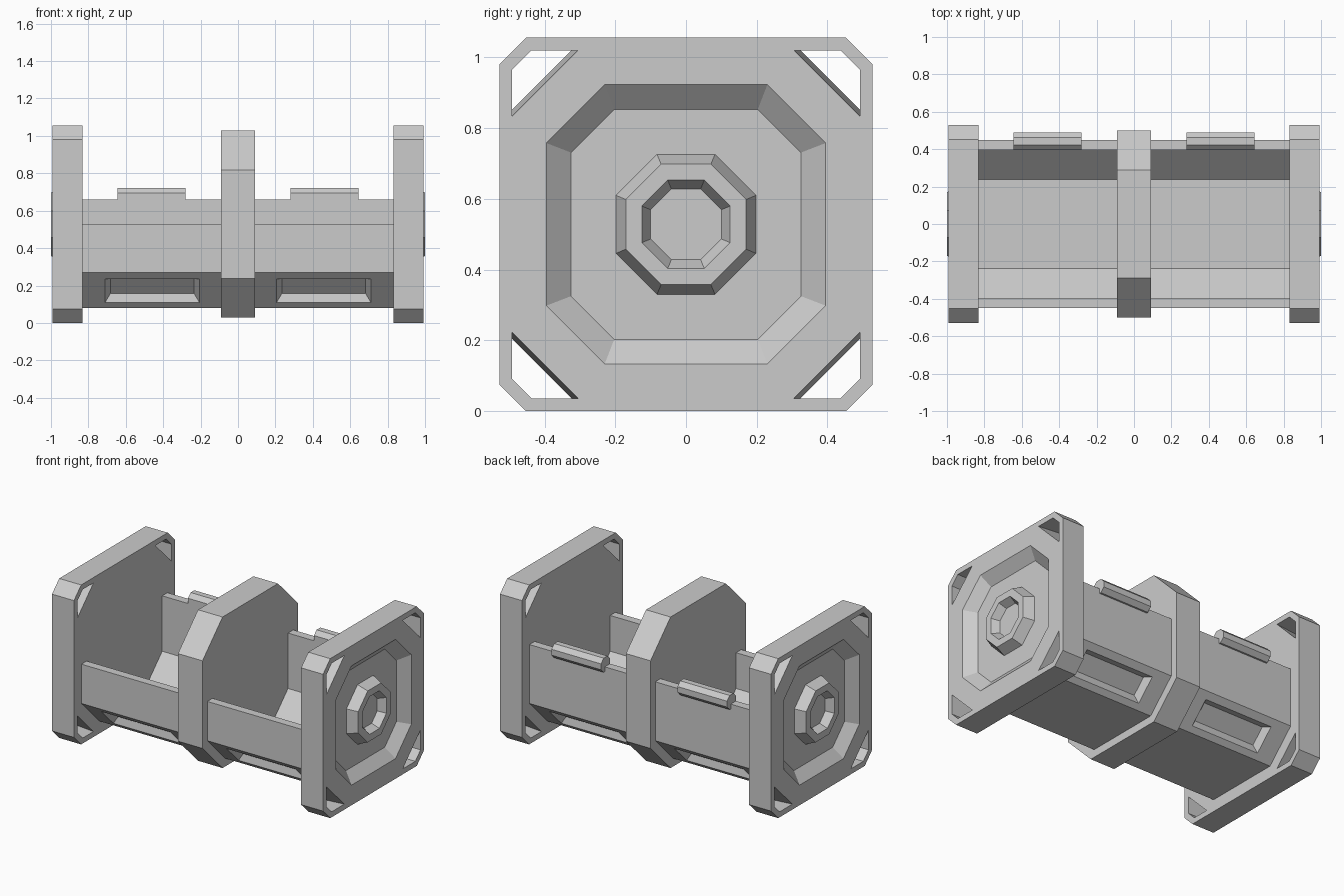
import bpy
import bmesh

if "Cube" in bpy.data.objects:
    bpy.data.objects.remove(bpy.data.objects["Cube"], do_unlink=True)

grey = bpy.data.materials.new("plain_grey")
grey.use_nodes = True
colour = (0.6, 0.6, 0.6, 1)
grey.diffuse_color = colour
grey.node_tree.nodes["Principled BSDF"].inputs["Base Color"].default_value = colour

MID = 0.528  # height of the long axis


def loft(name, rings):
    """Skin a capped solid through rings of 3D points."""
    bm = bmesh.new()
    loops = [[bm.verts.new(p) for p in ring] for ring in rings]
    n = len(loops[0])
    for a, b in zip(loops, loops[1:]):
        for i in range(n):
            j = (i + 1) % n
            bm.faces.new((a[i], a[j], b[j], b[i]))
    bm.faces.new(loops[0])
    bm.faces.new(loops[-1])
    bmesh.ops.recalc_face_normals(bm, faces=bm.faces)
    mesh = bpy.data.meshes.new(name)
    bm.to_mesh(mesh)
    bm.free()
    mesh.materials.append(grey)
    obj = bpy.data.objects.new(name, mesh)
    bpy.context.collection.objects.link(obj)
    return obj


def octagon(x, half, corner, cy=0, cz=MID):
    """Chamfered square facing along x."""
    h, c = half, corner
    pts = [(h, -c), (h, c), (c, h), (-c, h), (-h, c), (-h, -c), (-c, -h), (c, -h)]
    return [(x, cy + y, cz + z) for y, z in pts]


def regular(x, half, cy=0, cz=MID):
    return octagon(x, half, half * 0.414, cy, cz)


def cut(obj, cutters):
    for c in cutters:
        c.hide_render = True
        mod = obj.modifiers.new("cut", "BOOLEAN")
        mod.operation = "DIFFERENCE"
        mod.solver = "EXACT"
        mod.object = c
        bpy.context.view_layer.objects.active = obj
        bpy.ops.object.modifier_apply(modifier=mod.name)
        bpy.data.objects.remove(c, do_unlink=True)


def corner_hole(side, sy, sz):
    """Tapered corner opening through an end plate."""
    rings = []
    for x, near in ((0.80, 0.328), (1.03, 0.301)):
        pts = [(near, 0.492), (0.437, 0.492), (0.492, 0.437), (0.492, near)]
        rings.append([(side * x, sy * y, MID + sz * z) for y, z in pts])
    return loft("hole_cutter", rings)


def window(side, sy):
    """Tapered pocket sunk into a sloping lower face of the trough."""
    rings = []
    for depth in (-0.02, 0.04):
        inset = depth * 0.7
        x0, x1 = 0.207 + inset, 0.71 - inset
        z0, z1 = 0.11 + 0.707 * inset, 0.235 - 0.707 * inset
        shift = 0.707 * depth
        rings.append([(side * x, sy * (0.18 + z - shift), z + shift)
                      for x, z in ((x0, z0), (x1, z0), (x1, z1), (x0, z1))])
    return loft("window_cutter", rings)


# Trough with a low front wall and a taller back wall
section = [(-0.45, 0.53), (-0.45, 0.27), (-0.26, 0.08), (0.26, 0.08),
           (0.45, 0.27), (0.45, 0.66), (0.395, 0.66), (0.395, 0.293),
           (0.237, 0.135), (-0.237, 0.135), (-0.395, 0.293), (-0.395, 0.53)]
trough = loft("trough", [[(x, y, z) for y, z in section] for x in (-0.84, 0.84)])
cut(trough, [window(s, sy) for s in (-1, 1) for sy in (-1, 1)])

# Central divider
loft("middle_divider", [octagon(x, 0.5, 0.29) for x in (-0.09, 0.09)])

for s, label in ((1, "left"), (-1, "right")):
    # End plate with a sunken octagonal panel and four corner openings
    plate = loft(label + "_end_plate", [
        octagon(s * 0.832, 0.528, 0.453), octagon(s * 0.993, 0.528, 0.453),
        octagon(s * 0.993, 0.395, 0.23), octagon(s * 0.933, 0.325, 0.203)])
    cut(plate, [corner_hole(s, sy, sz) for sy in (-1, 1) for sz in (-1, 1)])

    # Raised hub with a dished centre
    loft(label + "_hub", [regular(s * 0.92, 0.2), regular(s * 0.933, 0.198),
                          regular(s, 0.17), regular(s, 0.125), regular(s * 0.95, 0.1)])

    # Hinge rod on the back wall
    loft(label + "_hinge_rod", [regular(s * x, 0.047, 0.442, 0.675) for x in (0.28, 0.643)])
